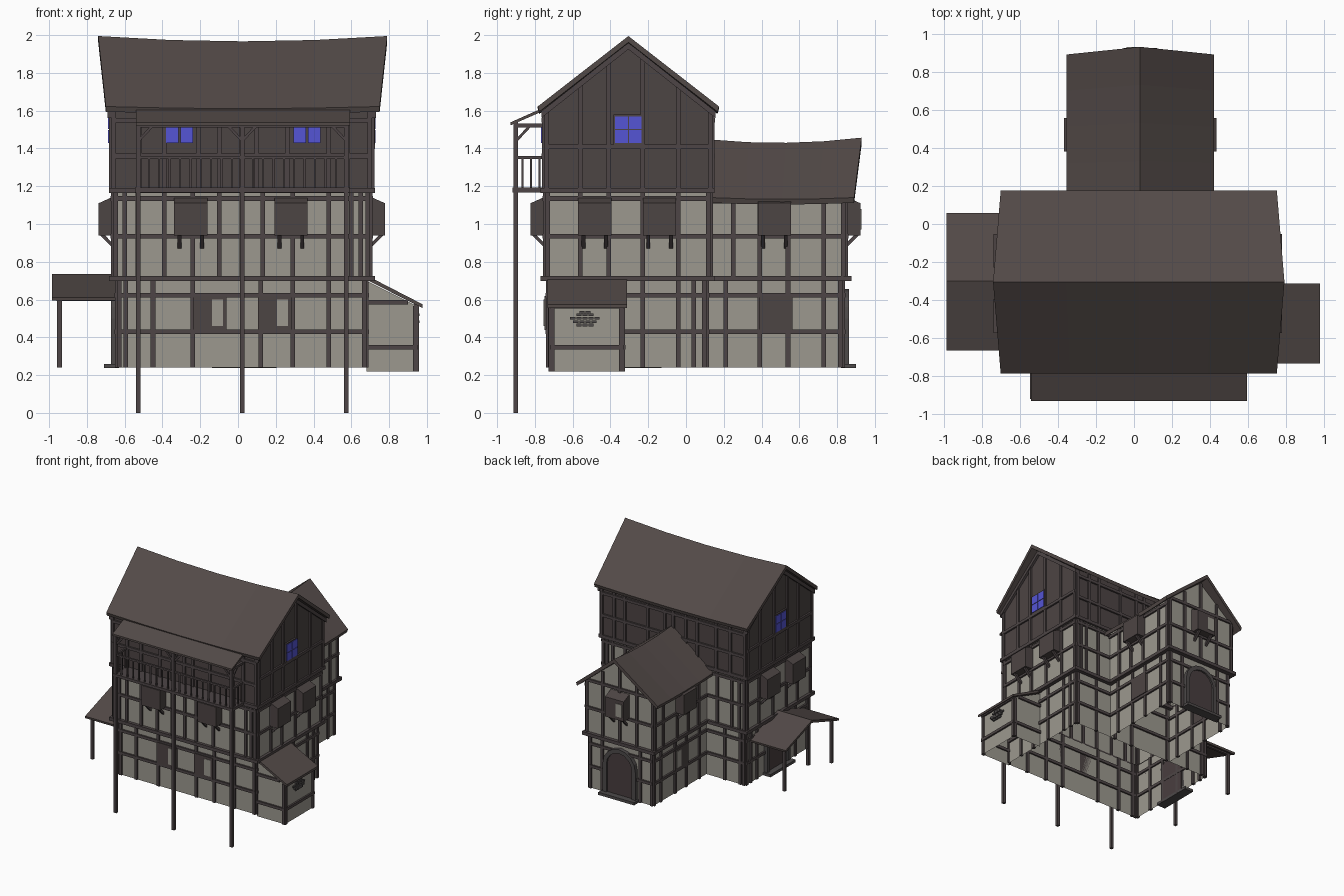
import bpy, bmesh, math

if "Cube" in bpy.data.objects:
    bpy.data.objects.remove(bpy.data.objects["Cube"])

COL = {"timber": (.075, .060, .061), "boards": (.073, .058, .057), "roof": (.086, .068, .064),
       "plaster": (.335, .315, .275), "blue_glass": (.09, .09, .66), "door_wood": (.066, .048, .050),
       "door_stone": (.075, .068, .068)}
MATS = {}
for k, c in COL.items():
    MATS[k] = bpy.data.materials.new(k)
    MATS[k].diffuse_color = (*c, 1)
parts = {}


def loft(name, mat, secs, cap=True):
    """Skin closed sections into one solid (or an open tube)."""
    bm = parts.setdefault(name, (bmesh.new(), mat))[0]
    rings = [[bm.verts.new(p) for p in s] for s in secs]
    for a, b in zip(rings, rings[1:]):
        for i in range(len(a)):
            j = (i + 1) % len(a)
            bm.faces.new((a[i], a[j], b[j], b[i]))
    if cap:
        bm.faces.new(rings[0])
        bm.faces.new(rings[-1])


def box(name, mat, x0, x1, y0, y1, z0, z1, cap=True):
    loft(name, mat, [[(x0, y0, z), (x1, y0, z), (x1, y1, z), (x0, y1, z)] for z in (z0, z1)], cap)


# A wall side is (axis of its normal, position, outward sign); u runs along it, d outward
def P(s, u, d, z):
    a, b, g = s
    return (u, b + g * d, z) if a == 'y' else (b + g * d, u, z)


def extrude(name, mat, s, prof, u0, u1):
    loft(name, mat, [[P(s, u, d, z) for d, z in prof] for u in (u0, u1)])


def wbox(name, mat, s, u0, u1, d0, d1, z0, z1):
    extrude(name, mat, s, [(d0, z0), (d1, z0), (d1, z1), (d0, z1)], u0, u1)


def frame(name, s, us, zs, u0, u1, z0, z1, top=None):
    for u in us:
        wbox(name, "timber", s, u - .012, u + .012, -.012, .012, z0, top(u) if top else z1)
    for z in zs:
        wbox(name, "timber", s, u0, u1, -.012, .014, z - .012, z + .012)


def bay(s, c):
    w = .088
    extrude("bay_boxes", "boards", s, [(0, .94), (.078, .94), (.078, 1.11), (0, 1.145)], c - w, c + w)
    for u in (c - .06, c + .06):
        extrude("bay_brackets", "timber", s, [(0, .87), (0, .895), (.045, .94), (.07, .94)], u - .01, u + .01)


def window(s, c, pane=True):
    wbox("shutters", "boards", s, c - .088, c + .088, 0, .02, .44, .62)
    if pane:
        wbox("window_panes", "plaster", s, c + .012, c + .07, .018, .024, .46, .60)


def door(s, c):
    def arch(r, zc=.50):
        pts = [(c - r, .24), (c - r, .37)]
        pts += [(c - r * math.cos(math.pi * i / 8), zc + r * math.sin(math.pi * i / 8)) for i in range(9)]
        return pts + [(c + r, .37), (c + r, .24)]
    a, b = arch(.12), arch(.155)
    loft("doors", "door_wood", [[P(s, u, d, z) for u, z in a] for d in (-.01, .018)])
    for i in range(len(a) - 1):
        q = [a[i], a[i + 1], b[i + 1], b[i]]
        loft("door_surrounds", "door_stone", [[P(s, u, d, z) for u, z in q] for d in (0, .032)])
    wbox("door_steps", "door_stone", s, c - .17, c + .17, -.01, .07, .237, .26)


def sag_roof(name, at, c, hw, ridge, eave, zr, ze, sag, th=.028):
    """Gable roof along one axis with a sagging ridge; at maps (along, across, z) to xyz."""
    secs = []
    for i in range(5):
        t = i / 4
        k = sag * (1 - (2 * t - 1) ** 2)
        mix = lambda p: p[0] + (p[1] - p[0]) * t
        r, e, z, y = mix(ridge), mix(eave), mix(zr) - k, ze - k * .4
        secs.append([at(e, c - hw, y), at(r, c, z), at(e, c + hw, y),
                     at(e, c + hw - .008, y - th), at(r, c, z - th * 1.2), at(e, c - hw + .008, y - th)])
    loft(name, "roof", secs)


along_x = lambda a, b, z: (a, b, z)
along_y = lambda a, b, z: (b, a, z)

# Plaster walls, open below; boarded top storey
box("ground_walls", "plaster", -.64, .68, -.73, .11, .24, .71, False)
box("wing_ground_walls", "plaster", -.27, .335, .11, .83, .24, .71, False)
box("upper_walls", "plaster", -.66, .70, -.745, .13, .71, 1.18, False)
box("wing_upper_walls", "plaster", -.29, .355, .13, .845, .71, 1.18, False)
box("top_storey", "boards", -.67, .71, -.75, .14, 1.18, 1.61)
for x in (-.67, .69):
    loft("main_gables", "boards", [[(v, -.75, 1.6), (v, .14, 1.6), (v, -.305, 1.955)] for v in (x, x + .02)])
loft("wing_gable", "plaster", [[(-.29, y, 1.17), (.355, y, 1.17), (.0325, y, 1.425)] for y in (.825, .845)])

# Jetty beams round every storey
for z in (.712, 1.177):
    h = .014
    for y in (-.755, .135):
        box("jetty_beams", "timber", -.68, .72, y - .016, y + .016, z - h, z + h)
    for x in (-.668, .708):
        box("jetty_beams", "timber", x - .016, x + .016, -.77, .15, z - h, z + h)
z = .712
box("jetty_beams", "timber", -.31, .375, .835, .875, z - .014, z + .014)
for x in (-.29, .355):
    box("jetty_beams", "timber", x - .018, x + .018, .14, .87, z - .014, z + .014)

# Timber framing of the main house
XG = (-.628, -.595, -.45, -.24, .12, .29, .48, .668)
XU = (-.648, -.60, -.53, -.39, -.24, -.10, .02, .13, .29, .48, .60, .65, .688)
YS = (-.56, -.41, -.23, -.04)
ZG, ZU = (.43, .622), (.935, 1.135)
gable_top = lambda y: 1.935 - .79 * abs(y + .305)
for y, g in ((-.73, -1), (.11, 1)):
    frame("ground_frame", ('y', y, g), XG, ZG, -.64, .68, .24, .71)
for y, g in ((-.745, -1), (.13, 1)):
    frame("upper_frame", ('y', y, g), XU, ZU, -.66, .70, .71, 1.17)
for y, g in ((-.75, -1), (.14, 1)):
    frame("top_frame", ('y', y, g), (-.658, -.52, -.39, -.21, -.10, .02, .10, .26, .48, .58, .698),
          (1.36, 1.55), -.67, .71, 1.18, 1.6)
for xg, xu, xt, g in ((-.64, -.66, -.67, -1), (.68, .70, .71, 1)):
    frame("ground_frame", ('x', xg, g), (-.718, *YS, .04, .098), ZG, -.73, .11, .24, .71)
    frame("upper_frame", ('x', xu, g), (-.733, *YS, .118), ZU, -.745, .13, .71, 1.17)
    frame("top_frame", ('x', xt, g), (-.738, *YS, .128), (1.41,), -.75, .14, 1.18, 1.6, gable_top)
    # Barge boards under the gable edge
    for k in (-1, 1):
        loft("barge_boards", "timber", [[(xt + d, -.305, 1.925), (xt + d, -.305, 1.96),
             (xt + d, -.305 + k * .46, 1.597), (xt + d, -.305 + k * .46, 1.562)] for d in (0, g * .02)])

# Timber framing of the wing
for x, v, g in ((-.27, -.29, -1), (.335, .355, 1)):
    frame("wing_ground_frame", ('x', x, g), (.21, .39, .54, .73, .818), ZG, .11, .83, .24, .71)
    frame("wing_upper_frame", ('x', v, g), (.25, .39, .54, .73, .833), (.935, 1.12), .13, .845, .71, 1.15)
frame("wing_ground_frame", ('y', .83, 1), (-.258, -.15, .21, .323), ZG, -.27, .335, .24, .71)
frame("wing_upper_frame", ('y', .845, 1), (-.278, -.13, .0325, .195, .343), (.935, 1.17), -.29, .355,
      .71, 1.17, lambda x: 1.41 - .8 * abs(x - .0325))

# Main roofs
sag_roof("main_roof", along_x, -.305, .48, (-.74, .79), (-.70, .75), (1.995, 1.995), 1.622, .028)
sag_roof("wing_roof", along_y, .0325, .387, (.13, .93), (.13, .89), (1.447, 1.457), 1.14, .022)

# Box bays, shuttered windows and doors
for x in (-.25, .28):
    bay(('y', -.745, -1), x)
for side in (('x', -.66, -1), ('x', .70, 1)):
    for y in (-.483, -.14):
        bay(side, y)
for side in (('x', -.29, -1), ('x', .355, 1)):
    bay(side, .468)
bay(('y', .845, 1), .0325)
wbox("window_panes", "plaster", ('y', .845, 1), -.04, .02, .078, .083, .97, 1.08)
for x in (-.15, .195):
    window(('y', -.73, -1), x)
window(('x', -.27, -1), .47)
window(('x', .335, 1), .475, False)
door(('y', .83, 1), .0325)
door(('x', -.64, -1), -.30)

# Blue upper windows
for x in (-.38, -.305, .295, .37):
    wbox("blue_windows", "blue_glass", ('y', -.75, -1), x, x + .066, .012, .018, 1.43, 1.52)
for side in (('x', -.67, -1), ('x', .71, 1)):
    wbox("gable_window_frame", "timber", side, -.385, -.225, 0, .014, 1.42, 1.58)
    for y in (-.375, -.302):
        for z in (1.43, 1.503):
            wbox("blue_windows", "blue_glass", side, y, y + .067, .012, .018, z, z + .067)

# Front balcony
for x in (-.527, .022, .573):
    box("balcony_posts", "timber", x - .012, x + .012, -.914, -.89, 0, 1.54)
    for k in (-1, 1):
        if abs(x + k * .07 - .023) < .55:
            loft("balcony_braces", "timber", [[(x, y, 1.43), (x, y, 1.45), (x + k * .06, y, 1.515),
                                             (x + k * .08, y, 1.515)] for y in (-.908, -.896)])
    loft("balcony_braces", "timber", [[(v, -.89, 1.44), (v, -.89, 1.46), (v, -.84, 1.515), (v, -.82, 1.515)]
                                     for v in (x - .006, x + .006)])
    box("balcony_beams", "timber", x - .01, x + .01, -.91, -.75, 1.512, 1.532)
box("balcony_floor", "timber", -.545, .59, -.918, -.75, 1.168, 1.192)
box("balcony_beams", "timber", -.54, .585, -.912, -.892, 1.512, 1.532)
box("balcony_rails", "timber", -.53, .575, -.91, -.894, 1.345, 1.36)
for i in range(1, 20):
    x = -.527 + i * .055
    box("balusters", "timber", x - .005, x + .005, -.907, -.897, 1.19, 1.35)
for x in (-.527, .573):
    box("balcony_rails", "timber", x - .008, x + .008, -.90, -.75, 1.345, 1.36)
    for y in (-.865, -.82, -.775):
        box("balusters", "timber", x - .005, x + .005, y - .005, y + .005, 1.19, 1.35)
extrude("balcony_roof", "roof", ('y', -.74, -1), [(0, 1.605), (.19, 1.522), (.19, 1.538), (0, 1.622)], -.54, .592)

# Left porch
loft("porch_roof", "roof", [[(x, -.665, .612), (x, -.30, .735), (x, .058, .612), (x, .055, .594),
                            (x, -.30, .713), (x, -.662, .594)] for x in (-.985, -.645)])
for y in (-.62, .015):
    box("porch_posts", "timber", -.957, -.933, y - .012, y + .012, .24, .615)
    box("porch_beams", "timber", -.96, -.64, y - .01, y + .01, .592, .61)

# Right lean-to shed
for a, b in (((.68, -.715), (.945, -.715)), ((.945, -.715), (.945, -.335)), ((.945, -.335), (.68, -.335))):
    top = lambda p: .70 - (p[0] - .68) * .5
    bm = parts.setdefault("shed_walls", (bmesh.new(), "plaster"))[0]
    bm.faces.new([bm.verts.new(p) for p in ((*a, .22), (*b, .22), (*b, top(b)), (*a, top(a)))])
extrude("shed_roof", "roof", ('x', .68, 1), [(0, .705), (.297, .555), (.297, .575), (0, .728)], -.733, -.312)
for y, g in ((-.715, -1), (-.335, 1)):
    frame("shed_frame", ('y', y, g), (.938,), (.348,), .68, .95, .22, .565)
    frame("shed_frame", ('y', y, g), (), (.585,), .68, .90, .22, .6)
frame("shed_frame", ('x', .945, 1), (-.708, -.342), (.348, .565), -.72, -.33, .22, .57)

# Small pile of rubble in the shed wall
for row, (z, n) in enumerate(((.465, 3), (.483, 4), (.501, 5), (.519, 3), (.533, 2))):
    for i in range(n):
        y = -.535 + (i - (n - 1) / 2) * .032
        wbox("shed_rubble", "door_stone", ('x', .945, 1), y - .014, y + .014, 0, .012 + .005 * (row % 2), z - .007, z + .007)

for name, (bm, mat) in parts.items():
    bmesh.ops.recalc_face_normals(bm, faces=bm.faces)
    me = bpy.data.meshes.new(name)
    bm.to_mesh(me)
    bm.free()
    me.materials.append(MATS[mat])
    bpy.context.collection.objects.link(bpy.data.objects.new(name, me))

for m in bpy.data.materials:
    if m.users and not m.is_grease_pencil:
        m.use_nodes = True
        m.node_tree.nodes["Principled BSDF"].inputs["Base Color"].default_value = m.diffuse_color
